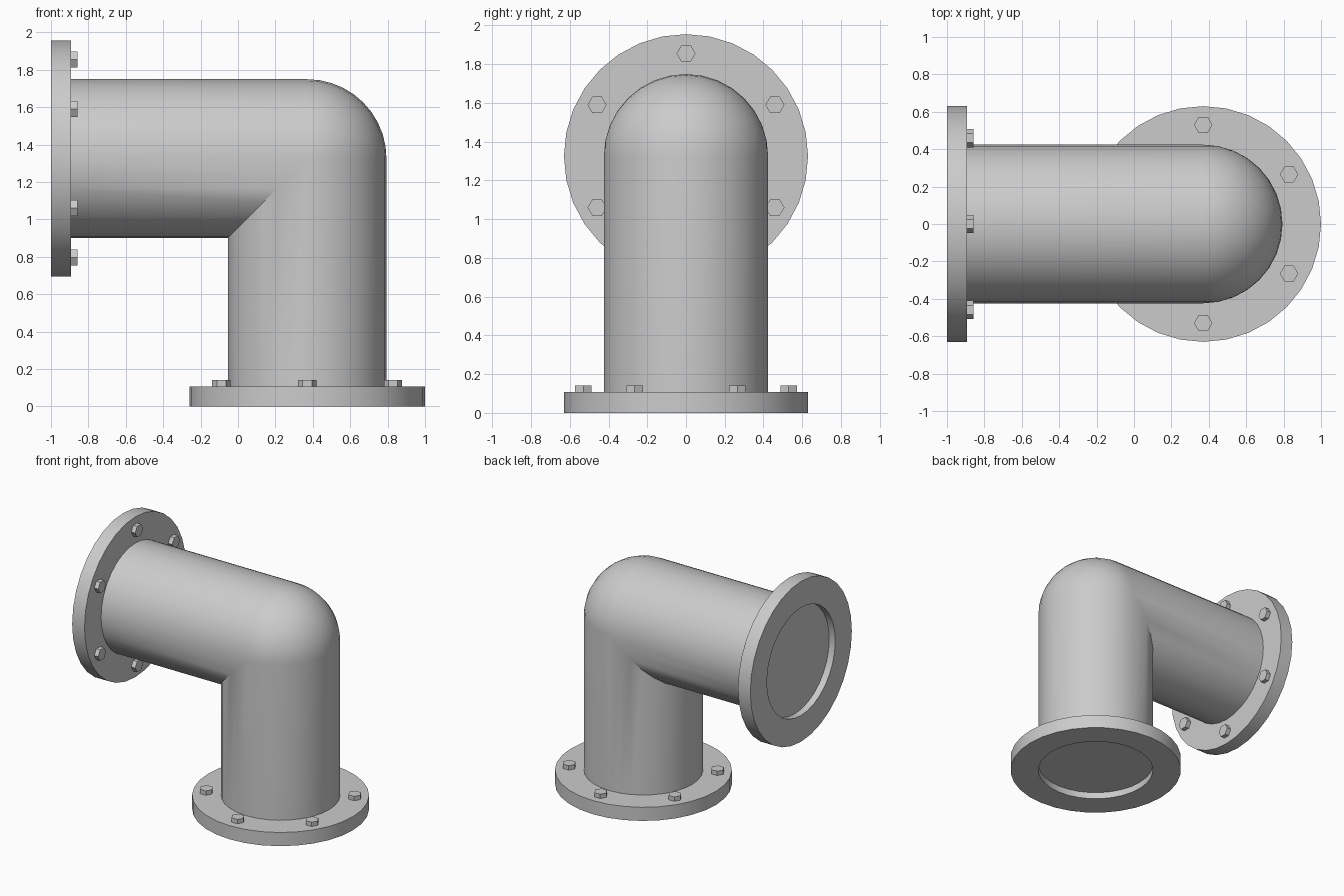
import bpy, bmesh
from math import sin, cos, pi, radians
from mathutils import Matrix, Vector

if "Cube" in bpy.data.objects:
    bpy.data.objects.remove(bpy.data.objects["Cube"])

N = 32                       # sides of round parts
R, RF = 0.424, 0.63          # pipe and flange radius
CX, CZ = 0.37, 1.325         # pipe axes
T, INSET = 0.107, 0.052      # flange thickness, depth of the pipe end inside it


def finish(bm, name, matrix=Matrix(), smooth=True):
    bmesh.ops.remove_doubles(bm, verts=bm.verts, dist=1e-5)
    bmesh.ops.recalc_face_normals(bm, faces=bm.faces)
    me = bpy.data.meshes.new(name)
    bm.to_mesh(me)
    bm.free()
    ob = bpy.data.objects.new(name, me)
    bpy.context.collection.objects.link(ob)
    ob.matrix_world = matrix
    if smooth:
        bpy.ops.object.select_all(action='DESELECT')
        ob.select_set(True)
        bpy.context.view_layer.objects.active = ob
        bpy.ops.object.shade_smooth_by_angle(angle=radians(30))
    return ob


def skin(bm, rings, closed=False):
    """Join rings of points with quads; degenerate faces merge away later."""
    vs = [[bm.verts.new(p) for p in ring] for ring in rings]
    pairs = list(zip(vs, vs[1:])) + ([(vs[-1], vs[0])] if closed else [])
    for a, b in pairs:
        for i in range(N):
            j = (i + 1) % N
            bm.faces.new((a[i], a[j], b[j], b[i]))
    return vs


# Elbow pipe: rounded outside of the bend, mitred inside
circle = [(R * cos(2 * pi * i / N), R * sin(2 * pi * i / N)) for i in range(N)]
rings = [[(CX + u, v, INSET) for u, v in circle]]
STEPS = 10
for k in range(STEPS + 1):
    t = pi / 2 * k / STEPS
    rings.append([(CX + u * cos(t), v, CZ + u * sin(t)) if u > 1e-6
                  else (CX + u, v, CZ + u) for u, v in circle])
rings.append([(-1 + INSET, v, CZ + u) for u, v in circle])
bm = bmesh.new()
vs = skin(bm, rings)
bm.faces.new(vs[0])
bm.faces.new(vs[-1])
finish(bm, "elbow_pipe")


def flange(prefix, matrix):
    # Flange ring
    bm = bmesh.new()
    profile = [(R, 0), (RF, 0), (RF, T), (R, T)]
    skin(bm, [[(r * cos(2 * pi * i / N), r * sin(2 * pi * i / N), z)
               for i in range(N)] for r, z in profile], closed=True)
    finish(bm, prefix + "_flange", matrix)
    # Hexagonal bolt heads
    bm = bmesh.new()
    for i in range(6):
        a = radians(30 + 60 * i)
        pos = Vector((0.53 * cos(a), 0.53 * sin(a), T + 0.012))
        hexagon = bmesh.ops.create_cone(bm, cap_ends=True, segments=6,
                                        radius1=0.049, radius2=0.049, depth=0.044)
        bmesh.ops.rotate(bm, verts=hexagon["verts"], matrix=Matrix.Rotation(pi / 2, 3, 'Z'))
        bmesh.ops.translate(bm, verts=hexagon["verts"], vec=pos)
    # Turn the heads so their corners point along local x
    ob = finish(bm, prefix + "_bolts", matrix, smooth=False)
    first = ob.data.vertices
    width = max(v.co.x for v in first) - 0.53 * cos(pi / 6)
    if width < 0.046:
        for i in range(6):
            a = radians(30 + 60 * i)
            c = Vector((0.53 * cos(a), 0.53 * sin(a), 0))
            turn = Matrix.Translation(c) @ Matrix.Rotation(pi / 6, 4, 'Z') @ Matrix.Translation(-c)
            for v in first:
                if (v.co.xy - c.xy).length < 0.1:
                    v.co = turn @ v.co


flange("bottom", Matrix.Translation((CX, 0, 0)))
side = Matrix(((0, 0, 1, -1), (1, 0, 0, 0), (0, 1, 0, CZ), (0, 0, 0, 1)))
flange("side", side)
